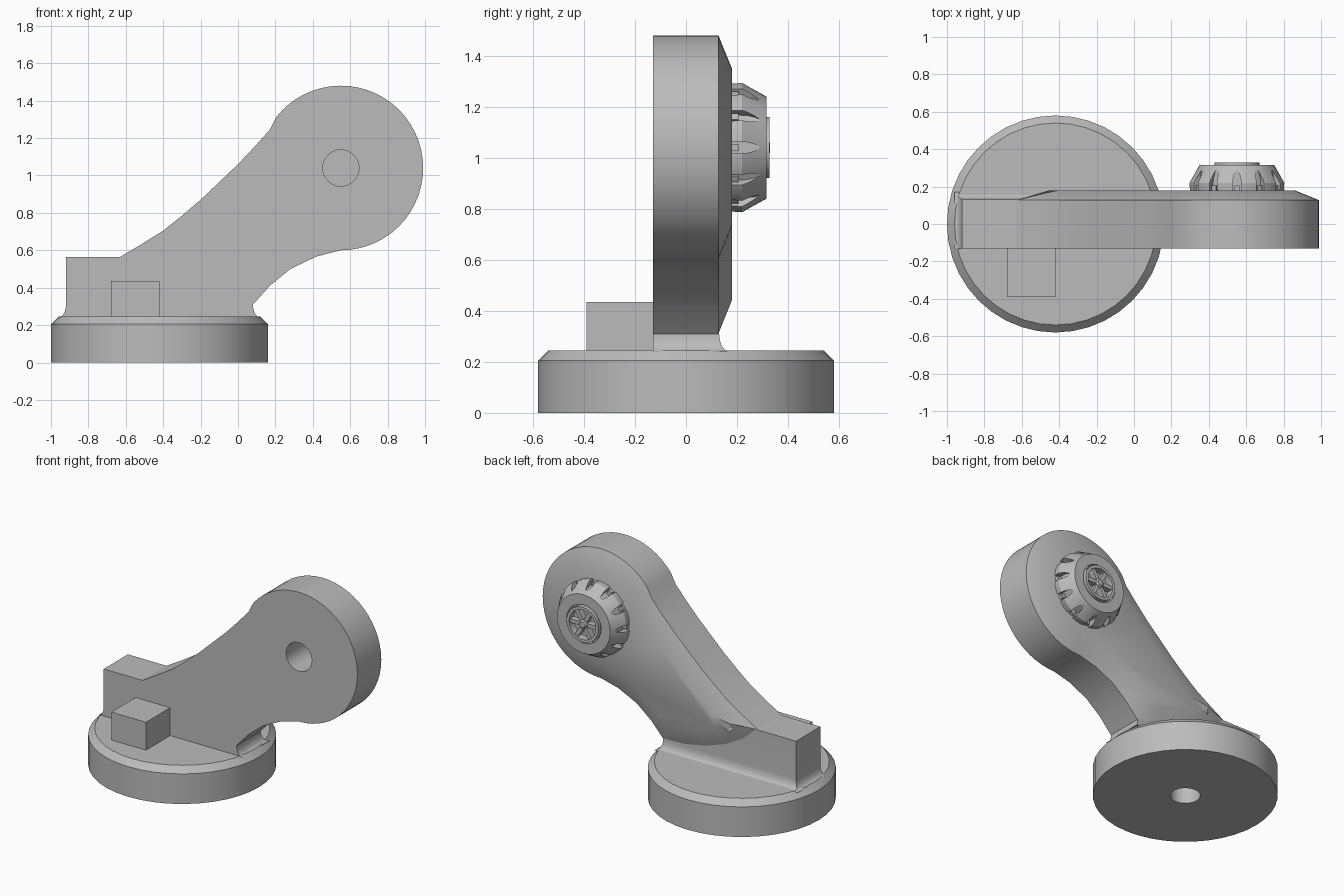
import bpy, bmesh
from math import sin, cos, pi, radians
from mathutils import Matrix, Vector

if "Cube" in bpy.data.objects:
    bpy.data.objects.remove(bpy.data.objects["Cube"])

gray = bpy.data.materials.new("plain gray")
gray.use_nodes = True
gray.diffuse_color = (0.5, 0.5, 0.5, 1)
gray.node_tree.nodes["Principled BSDF"].inputs["Base Color"].default_value = (0.5, 0.5, 0.5, 1)

BASE = Vector((-0.42, 0, 0))
PIVOT = Vector((0.55, 0, 1.04))
TO_BACK = Matrix.Translation(PIVOT) @ Matrix.Rotation(-pi / 2, 4, "X")


def finish(name, bm, matrix=Matrix()):
    bmesh.ops.transform(bm, matrix=matrix, verts=bm.verts)
    bmesh.ops.recalc_face_normals(bm, faces=bm.faces)
    mesh = bpy.data.meshes.new(name)
    bm.to_mesh(mesh)
    bm.free()
    mesh.materials.append(gray)
    obj = bpy.data.objects.new(name, mesh)
    bpy.context.collection.objects.link(obj)
    return obj


def loft(bm, rings, closed=False):
    """Skin equal-length rings of points, capping both ends unless closed."""
    loops = [[bm.verts.new(p) for p in ring] for ring in rings]
    pairs = list(zip(loops, loops[1:]))
    if closed:
        pairs.append((loops[-1], loops[0]))
    for a, b in pairs:
        for i in range(len(a)):
            j = (i + 1) % len(a)
            bm.faces.new((a[i], a[j], b[j], b[i]))
    if not closed:
        bm.faces.new(loops[0])
        bm.faces.new(loops[-1])


def lathe(name, profile, sides, matrix=Matrix(), closed=False):
    bm = bmesh.new()
    loft(bm, [[(r * cos(2 * pi * i / sides), r * sin(2 * pi * i / sides), h)
               for i in range(sides)] for r, h in profile], closed)
    return finish(name, bm, matrix)


def box(name, low, high, matrix=Matrix()):
    bm = bmesh.new()
    bmesh.ops.create_cube(bm, size=1)
    low, high = Vector(low), Vector(high)
    for v in bm.verts:
        v.co = (low + high) / 2 + Vector(a * b for a, b in zip(v.co, high - low))
    return finish(name, bm, matrix)


def activate(obj):
    bpy.ops.object.select_all(action="DESELECT")
    obj.select_set(True)
    bpy.context.view_layer.objects.active = obj


def cut(obj, cutter):
    mod = obj.modifiers.new("cut", "BOOLEAN")
    mod.operation, mod.solver, mod.object = "DIFFERENCE", "EXACT", cutter
    activate(obj)
    bpy.ops.object.modifier_apply(modifier=mod.name)
    bpy.data.objects.remove(cutter)


def smooth(obj, angle=30):
    activate(obj)
    bpy.ops.object.shade_smooth_by_angle(angle=radians(angle))


# Round base with chamfered top edge and a socket underneath
base = lathe("round_base", [(0.58, 0), (0.58, 0.205), (0.54, 0.245)], 40,
             Matrix.Translation(BASE))
cut(base, lathe("base_hole", [(0.095, -0.1), (0.095, 0.2)], 32, Matrix.Translation(BASE)))
smooth(base)

# Foot block with a concave fillet on the ends and back
rings = []
for k in range(7):
    t = k / 6 * pi / 2
    e, z = 0.04 * (1 - sin(t)), 0.24 + 0.07 * (1 - cos(t))
    rings.append([(-0.92 - e, -0.13, z), (0.08 + e, -0.13, z),
                  (0.08 + e, 0.13 + e, z), (-0.92 - e, 0.13 + e, z)])
rings.append([(x, y, 0.565) for x, y, z in rings[-1]])
bm = bmesh.new()
loft(bm, rings)
smooth(finish("foot_block", bm))

# Leaning arm: side outline extruded, then a wide bevel on the back face
outline = [(-0.63, 0.565), (-0.52, 0.63), (-0.4, 0.705), (-0.3, 0.785), (-0.2, 0.87),
           (-0.1, 0.965), (0, 1.06), (0.09, 1.155), (0.17, 1.245)]
for k in range(37):
    a = radians(142 - k * 232 / 36)
    outline.append((PIVOT.x + 0.44 * cos(a), PIVOT.z + 0.44 * sin(a)))
outline += [(0.42, 0.567), (0.28, 0.5), (0.17, 0.41), (0.08, 0.31),
            (-0.08, 0.315), (-0.24, 0.345), (-0.4, 0.4), (-0.53, 0.475)]
bm = bmesh.new()
loft(bm, [[(x, y, z) for x, z in outline] for y in (-0.13, 0.127)])
bm.normal_update()
bmesh.ops.recalc_face_normals(bm, faces=bm.faces)
back = [f for f in bm.faces if f.normal.y > 0.9]
bmesh.ops.inset_region(bm, faces=back, thickness=0.13, depth=0, use_even_offset=True)
for v in {v for f in back for v in f.verts}:
    v.co.y = 0.18
arm = finish("leaning_arm", bm)
cut(arm, lathe("arm_hole", [(0.097, -0.3), (0.097, 0.1)], 32, TO_BACK))
smooth(arm)

# Small block on the front of the foot
box("front_block", (-0.68, -0.39, 0.24), (-0.42, -0.12, 0.435))

# Knob: tapered ring with a recessed middle and twelve pointed notches
knob = lathe("knob", [(0.25, 0.15), (0.255, 0.22), (0.2, 0.315), (0.13, 0.315), (0.13, 0.28)],
             48, TO_BACK)
bm = bmesh.new()
for k in range(12):
    turn = Matrix.Rotation(k * pi / 6, 4, "Z")
    loft(bm, [[turn @ Vector((x, y, h)) for x, y in
               ((0.215, -w), (0.3, -w), (0.3, w), (0.215, w))]
              for h, w in ((0.14, 0.026), (0.24, 0.021), (0.27, 0.013), (0.29, 0.003))])
cut(knob, finish("notch_cutter", bm, TO_BACK))
smooth(knob)

# Small pads inside the notches
for k in range(12):
    box("notch_pad", (0.21, -0.014, 0.15), (0.245, 0.014, 0.205),
        TO_BACK @ Matrix.Rotation(k * pi / 6, 4, "Z"))

# Wheel-like insert: rim, spokes and centre boss
smooth(lathe("insert_rim", [(0.12, 0.27), (0.12, 0.328), (0.1, 0.328), (0.1, 0.27)],
             40, TO_BACK, closed=True))
for k in range(6):
    box("insert_spoke", (0.015, -0.013, 0.27), (0.11, 0.013, 0.32),
        TO_BACK @ Matrix.Rotation(k * pi / 3, 4, "Z"))
lathe("insert_boss", [(0.035, 0.27), (0.035, 0.318), (0.022, 0.33)], 6, TO_BACK)
